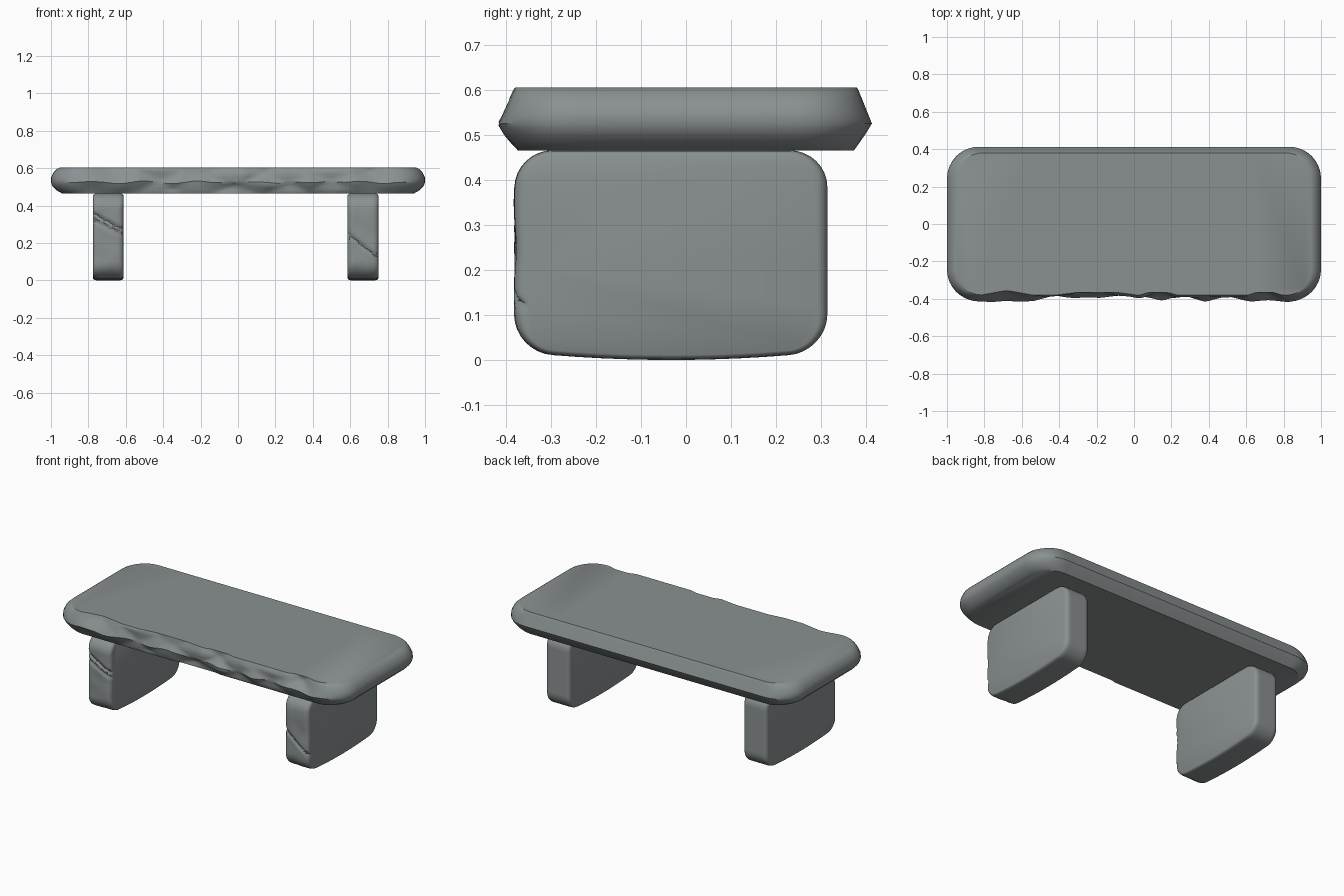
import bpy, bmesh, math
from mathutils import Vector, noise

if "Cube" in bpy.data.objects:
    bpy.data.objects.remove(bpy.data.objects["Cube"], do_unlink=True)

stone = bpy.data.materials.new("grey_stone")
stone.use_nodes = True
colour = (0.255, 0.28, 0.285, 1)
stone.diffuse_color = colour
stone.node_tree.nodes["Principled BSDF"].inputs["Base Color"].default_value = colour


def rounded_rect(half_u, half_v, radius, steps_u, steps_v, arc=8):
    """Counter-clockwise outline with evenly divided straight sides."""
    points = []
    corners = [(1, 1), (-1, 1), (-1, -1), (1, -1)]
    for k, (su, sv) in enumerate(corners):
        cu, cv = su * (half_u - radius), sv * (half_v - radius)
        for i in range(arc + 1):
            a = (k + i / arc) * math.pi / 2
            points.append(Vector((cu + radius * math.cos(a), cv + radius * math.sin(a))))
        # straight side leading to the next corner
        nu, nv = corners[(k + 1) % 4]
        a = (k + 1) * math.pi / 2
        end = Vector((nu * (half_u - radius) + radius * math.cos(a),
                      nv * (half_v - radius) + radius * math.sin(a)))
        start = points[-1]
        steps = steps_v if k % 2 else steps_u
        points += [start.lerp(end, i / steps) for i in range(1, steps)]
    return points


def loft(name, rings):
    """Skin matching rings and cap both ends."""
    bm = bmesh.new()
    rows = [[bm.verts.new(p) for p in ring] for ring in rings]
    count = len(rows[0])
    for low, high in zip(rows, rows[1:]):
        for i in range(count):
            j = (i + 1) % count
            bm.faces.new((low[i], low[j], high[j], high[i]))
    bm.faces.new(rows[0][::-1])
    bm.faces.new(rows[-1])
    bmesh.ops.recalc_face_normals(bm, faces=bm.faces)
    mesh = bpy.data.meshes.new(name)
    bm.to_mesh(mesh)
    bm.free()
    mesh.materials.append(stone)
    obj = bpy.data.objects.new(name, mesh)
    bpy.context.collection.objects.link(obj)
    bpy.ops.object.select_all(action="DESELECT")
    obj.select_set(True)
    bpy.context.view_layer.objects.active = obj
    bpy.ops.object.shade_smooth_by_angle(angle=math.radians(35))


def refine(levels, parts):
    """Insert evenly spaced levels between the given ones."""
    result = [levels[0]]
    for a, b in zip(levels, levels[1:]):
        result += [tuple(p + (q - p) * i / parts for p, q in zip(a, b))
                   for i in range(1, parts + 1)]
    return result


# Seat slab: height, end inset, side inset
slab_levels = refine([(.465, .06, .04), (.482, .03, .028), (.505, .008, .012),
                      (.525, 0, 0), (.55, 0, .01), (.58, .015, .022),
                      (.597, .033, .029), (.605, .05, .033)], 2)
# Chips along the front edge: x, z, half width, half height, depth
chips = [(-.68, .6, .14, .07, .025), (-.42, .53, .12, .06, .03),
         (-.2, .56, .22, .09, .028), (-.02, .51, .16, .06, .032),
         (.13, .57, .1, .06, .03), (.27, .52, .12, .05, .025),
         (.5, .53, .13, .05, .022), (.7, .58, .09, .05, .03)]


def chip_front(p):
    fade = min(1, max(0, (.93 - abs(p.x)) / .12))
    if p.y > -.3 or fade == 0:
        return p
    depth = sum(d * max(0, 1 - max(abs(p.x - x) / w, abs(p.z - z) / h))
                for x, z, w, h, d in chips)
    inside = min(1, max(0, min(p.z - .465, .605 - p.z) / .04))
    rough = noise.noise(Vector((p.x * 9, 0, p.z * 12)))
    p.y += fade * (min(depth, .035) + .008 * inside * rough)
    p.z += fade * inside * .014 * noise.noise(Vector((p.x * 7, 3, 0)))
    return p


rings = []
for z, ix, iy in slab_levels:
    outline = rounded_rect(1 - ix, .413 - iy, .17 - iy, 90, 6)
    rings.append([chip_front(Vector((q.x, q.y, z))) for q in outline])
loft("seat_slab", rings)

# Legs: thick upright slabs with eased edges and scratched fronts
leg_height, leg_half_y, leg_mid_y = .466, .347, -.033


def make_leg(name, x_min, x_max, scratches):
    width = x_max - x_min
    edge = [(0, .022), (.003, .012), (.01, .004), (.024, 0)]
    levels = [(x_min + d, i) for d, i in edge]
    levels += [(x_min + .024 + (width - .048) * k / 10, 0) for k in range(1, 10)]
    levels += [(x_max - d, i) for d, i in reversed(edge)]
    rings = []
    for x, inset in levels:
        ring = []
        outline = rounded_rect(leg_half_y - inset, leg_height / 2 - inset * .5,
                               .085 - inset, 10, 36)
        for q in outline:
            y, z = q.x + leg_mid_y, q.y + leg_height / 2
            # gently bowed underside
            z += .014 * (q.x / .3) ** 2 * (1 - z / leg_height)
            if y < -.3:
                t = (x - x_min) / width
                for height, slope, depth in scratches:
                    gap = abs(z - height + slope * t)
                    y += depth * max(0, 1 - gap / .016)
                y += .005 * noise.noise(Vector((x * 14, 1, z * 10)))
            ring.append(Vector((x, y, z)))
        rings.append(ring)
    loft(name, rings)


make_leg("right_leg", -.775, -.613, [(.36, .09, .012), (.32, .08, .009)])
make_leg("left_leg", .586, .75, [(.25, .13, .012)])
